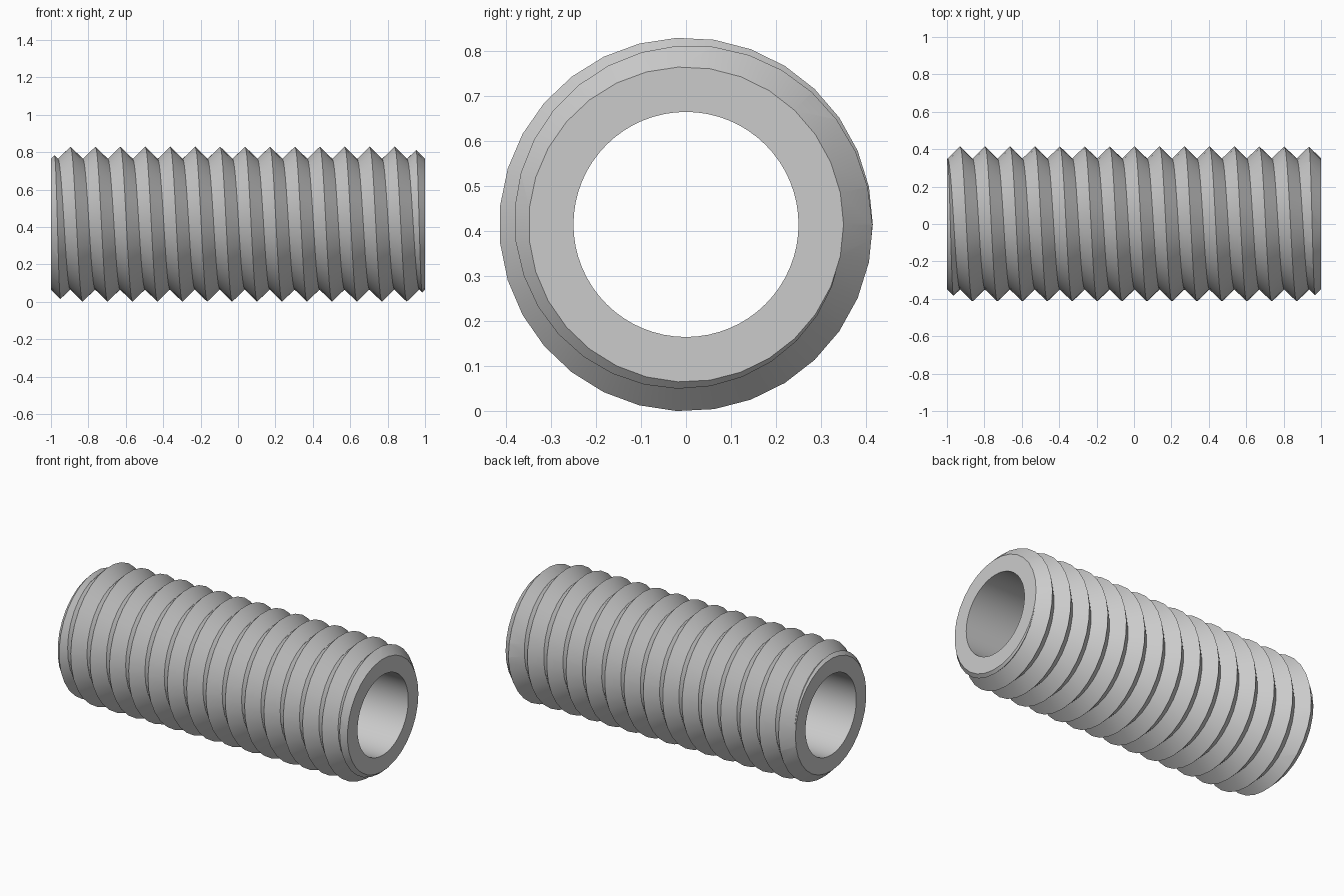
import bpy, bmesh
from math import cos, sin, pi, radians

if "Cube" in bpy.data.objects:
    bpy.data.objects.remove(bpy.data.objects["Cube"])

SIDES = 31            # facets per thread turn
PITCH = 2 / 15
CREST, ROOT, BORE = 0.415, 0.35, 0.25
HALF = 1.0
AXIS_Z = 0.415
TURNS = 18
START = -0.93 - 2 * PITCH   # crest position where the helix begins

metal = bpy.data.materials.new("plain grey metal")
metal.use_nodes = True
colour = (0.6, 0.6, 0.6, 1)
metal.diffuse_color = colour
metal.node_tree.nodes["Principled BSDF"].inputs["Base Color"].default_value = colour


def make_object(name, bm):
    bmesh.ops.recalc_face_normals(bm, faces=bm.faces)
    mesh = bpy.data.meshes.new(name)
    bm.to_mesh(mesh)
    bm.free()
    mesh.materials.append(metal)
    obj = bpy.data.objects.new(name, mesh)
    obj.location.z = AXIS_Z
    bpy.context.collection.objects.link(obj)
    return obj


def lathe(name, profile, sides):
    """Closed solid turned about the x axis from (x, radius) points."""
    bm = bmesh.new()
    rings = [[bm.verts.new((x, r * cos(2 * pi * i / sides), r * sin(2 * pi * i / sides)))
              for i in range(sides)] for x, r in profile]
    for a, b in zip(rings, rings[1:]):
        for i in range(sides):
            j = (i + 1) % sides
            bm.faces.new((a[i], a[j], b[j], b[i]))
    bm.faces.new(rings[0])
    bm.faces.new(rings[-1])
    return make_object(name, bm)


def thread_rod(name):
    """Helical V thread, longer than needed, closed with a fan at each end."""
    bm = bmesh.new()

    def helix(count, radius, shift):
        return [bm.verts.new((START + shift + PITCH * i / SIDES,
                              radius * cos(2 * pi * i / SIDES),
                              radius * sin(2 * pi * i / SIDES))) for i in range(count)]

    steps = SIDES * TURNS
    root = helix(steps + SIDES + 1, ROOT, -PITCH / 2)
    crest = helix(steps + 1, CREST, 0)
    for i in range(steps):
        bm.faces.new((root[i], root[i + 1], crest[i + 1], crest[i]))
        k = i + SIDES
        bm.faces.new((crest[i], crest[i + 1], root[k + 1], root[k]))
    # end caps
    rim = [e for e in bm.edges if e.is_boundary]
    first = bm.verts.new((root[0].co.x, 0, 0))
    last = bm.verts.new((root[-1].co.x, 0, 0))
    for e in rim:
        a, b = e.verts
        bm.faces.new((a, b, first if a.co.x < 0 else last))
    return make_object(name, bm)


def combine(target, tool, operation):
    mod = target.modifiers.new(operation.lower(), "BOOLEAN")
    mod.operation, mod.object, mod.solver = operation, tool, "EXACT"
    bpy.context.view_layer.objects.active = target
    bpy.ops.object.modifier_apply(modifier=mod.name)
    bpy.data.objects.remove(tool)


# threaded rod trimmed to length with 45 degree chamfered ends
tube = thread_rod("threaded_tube")
reach = 0.1
blank = lathe("chamfered_blank", [(-HALF, ROOT), (-HALF + reach, ROOT + reach),
                                  (HALF - reach, ROOT + reach), (HALF, ROOT)], SIDES)
combine(tube, blank, "INTERSECT")

# smooth through bore
bore = lathe("bore_cutter", [(-1.2, BORE), (1.2, BORE)], 64)
combine(tube, bore, "DIFFERENCE")

bpy.ops.object.select_all(action="DESELECT")
tube.select_set(True)
bpy.context.view_layer.objects.active = tube
bpy.ops.object.shade_smooth_by_angle(angle=radians(30))
